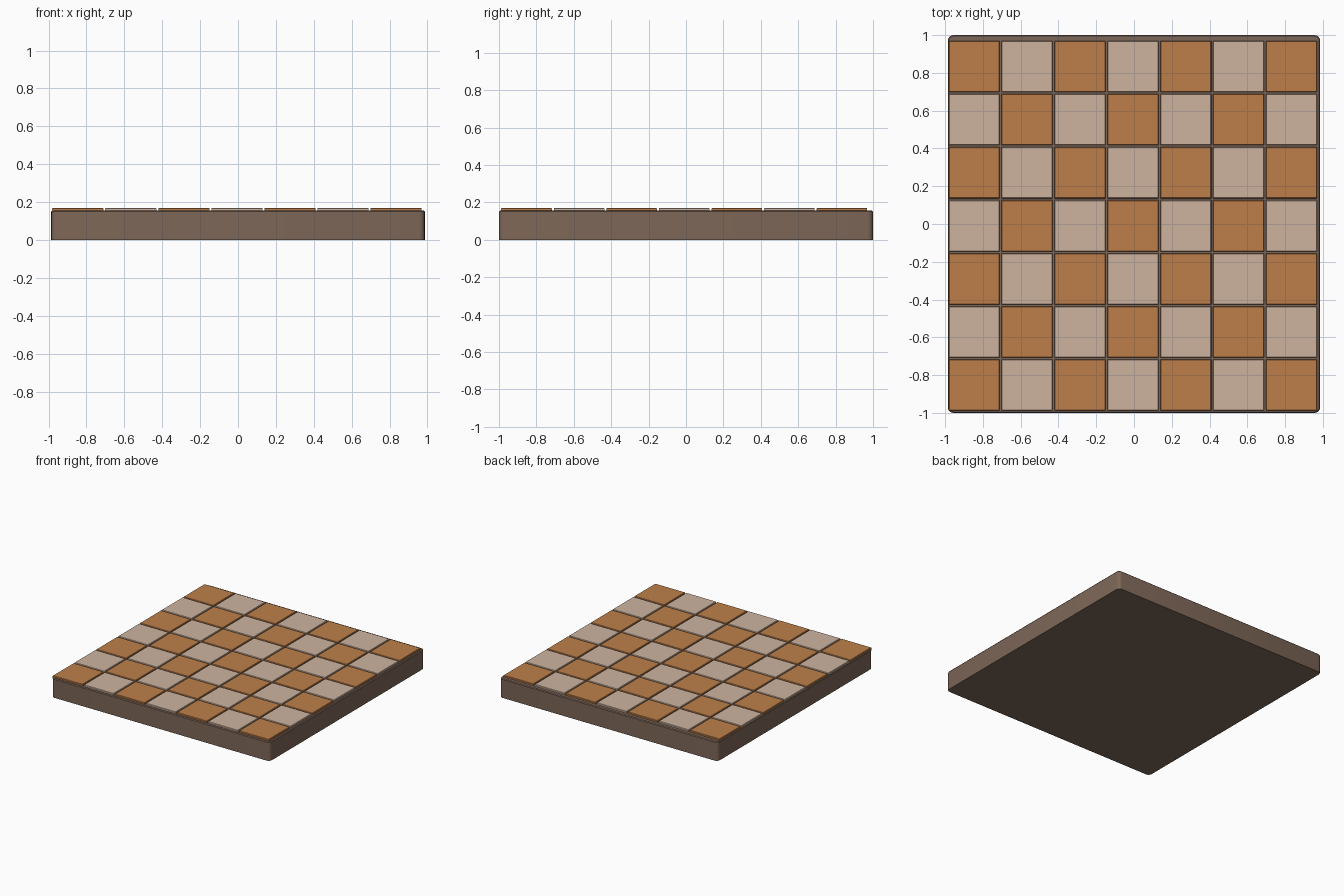
import bpy, bmesh

if "Cube" in bpy.data.objects:
    bpy.data.objects.remove(bpy.data.objects["Cube"])


def material(name, rgb):
    lin = [((c / 255 + 0.055) / 1.055) ** 2.4 for c in rgb]
    m = bpy.data.materials.new(name)
    m.diffuse_color = (*lin, 1)
    m.use_nodes = True
    m.node_tree.nodes["Principled BSDF"].inputs["Base Color"].default_value = m.diffuse_color
    return m


base_mat = material("dark brown", (126, 103, 88))
orange = material("terracotta orange", (190, 127, 74))
beige = material("pale beige", (206, 180, 160))


def box(name, x0, x1, y0, y1, z0, z1, mat, corner=0, top=0):
    """Box with rounded upright corners and a small bevel round the top."""
    bm = bmesh.new()
    bmesh.ops.create_cube(bm, size=1)
    for v in bm.verts:
        v.co.x = x0 if v.co.x < 0 else x1
        v.co.y = y0 if v.co.y < 0 else y1
        v.co.z = z0 if v.co.z < 0 else z1
    if corner:
        upright = [e for e in bm.edges if abs(e.verts[0].co.z - e.verts[1].co.z) > 1e-5]
        bmesh.ops.bevel(bm, geom=upright, offset=corner, segments=4,
                        profile=0.5, affect='EDGES')
    if top:
        rim = [e for e in bm.edges if all(v.co.z > z1 - 1e-5 for v in e.verts)]
        bmesh.ops.bevel(bm, geom=rim, offset=top, segments=1, affect='EDGES')
    mesh = bpy.data.meshes.new(name)
    bm.to_mesh(mesh)
    bm.free()
    mesh.materials.append(mat)
    ob = bpy.data.objects.new(name, mesh)
    bpy.context.collection.objects.link(ob)
    return ob


# Base slab with rounded corners
slab = box("base_slab", -0.986, 0.986, -1, 1, 0, 0.156, base_mat, corner=0.03, top=0.006)
bpy.context.view_layer.objects.active = slab
slab.select_set(True)
bpy.ops.object.shade_smooth_by_angle(angle=0.6)

# Seven by seven checkered tiles, set slightly towards the front left
for row in range(7):
    for col in range(7):
        x, y = -0.981 + 0.28 * col, -0.988 + 0.281 * row
        box(f"tile_{row}_{col}", x, x + 0.27, y, y + 0.271, 0.145, 0.17,
            beige if (row + col) % 2 else orange, top=0.003)
